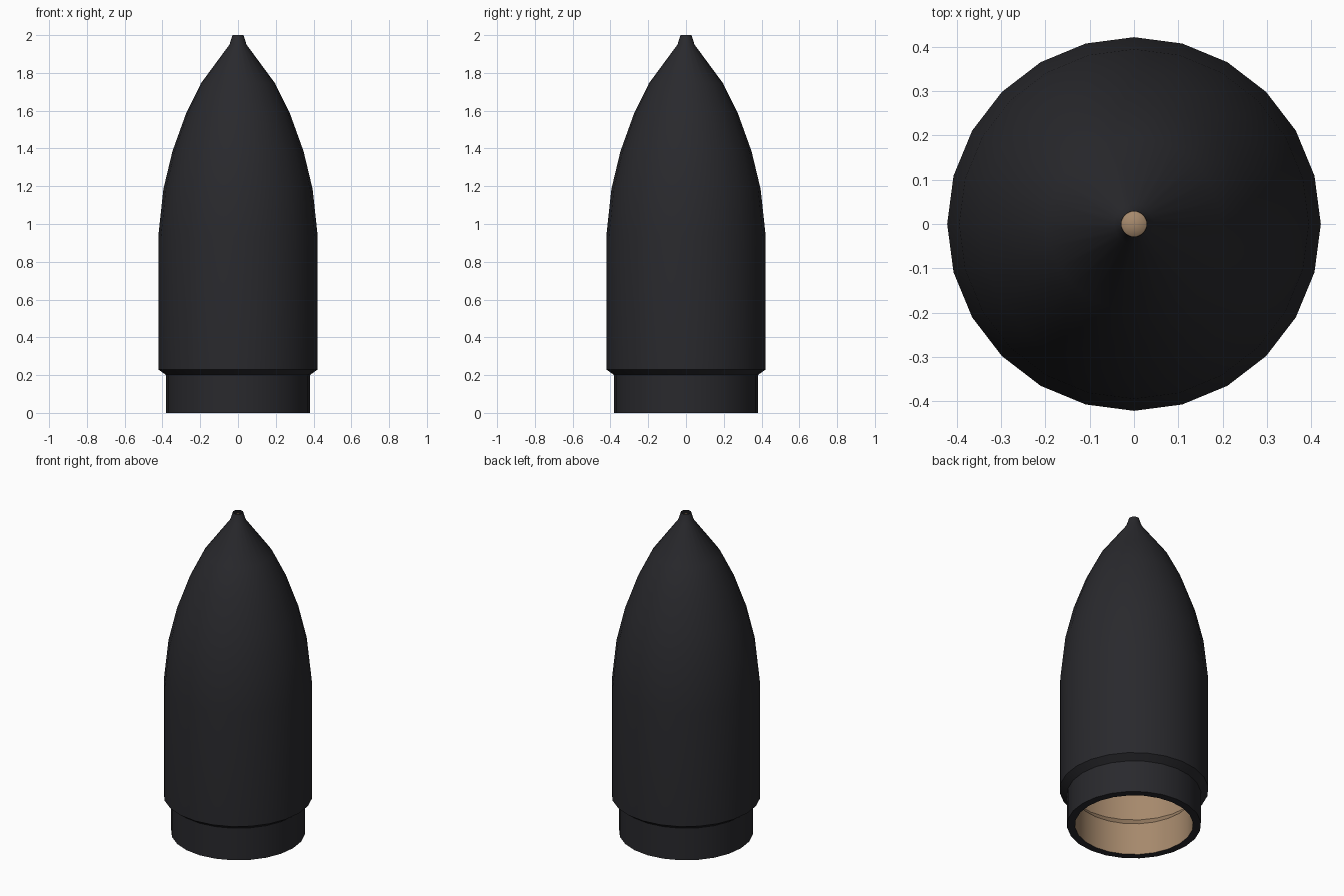
import bpy, math

if "Cube" in bpy.data.objects:
    bpy.data.objects.remove(bpy.data.objects["Cube"])

SIDES = 24


def material(name, rgb):
    m = bpy.data.materials.new(name)
    m.diffuse_color = (*rgb, 1)
    m.use_nodes = True
    m.node_tree.nodes["Principled BSDF"].inputs["Base Color"].default_value = m.diffuse_color
    return m


def lathe(name, profile, mat):
    """Revolve (radius, height) points about z; a zero radius closes to a point."""
    verts, faces, rings = [], [], []
    for r, z in profile:
        n = SIDES if r > 0 else 1
        rings.append([len(verts) + i for i in range(n)])
        for i in range(n):
            a = 2 * math.pi * i / SIDES
            verts.append((r * math.cos(a), r * math.sin(a), z))
    for lo, hi in zip(rings, rings[1:]):
        for i in range(SIDES):
            j = (i + 1) % SIDES
            quad = [lo[i % len(lo)], lo[j % len(lo)], hi[j % len(hi)], hi[i % len(hi)]]
            faces.append(list(dict.fromkeys(quad)))
    me = bpy.data.meshes.new(name)
    me.from_pydata(verts, [], faces)
    me.materials.append(mat)
    ob = bpy.data.objects.new(name, me)
    bpy.context.collection.objects.link(ob)
    bpy.ops.object.select_all(action='DESELECT')
    ob.select_set(True)
    bpy.context.view_layer.objects.active = ob
    bpy.ops.object.shade_smooth_by_angle(angle=math.radians(32))
    return ob


black = material("black_shell", (0.022, 0.022, 0.026))
tan = material("tan_lining", (0.38, 0.25, 0.15))

# Outer shell: bottom rim, coupling collar, chamfered step, curved nose, open tip
lathe("nose_shell", [
    (0.335, 0), (0.38, 0), (0.38, 0.2), (0.422, 0.23), (0.422, 0.935),
    (0.395, 1.185), (0.347, 1.385), (0.275, 1.585), (0.196, 1.745),
    (0.045, 1.95), (0.029, 2.0)], black)

# Inner lining, listed top to bottom so its faces point inward
lathe("inner_lining", [
    (0, 1.995), (0.0285, 1.975), (0.034, 1.945), (0.16, 1.725), (0.235, 1.565),
    (0.305, 1.37), (0.352, 1.175), (0.378, 0.93), (0.378, 0.25),
    (0.335, 0.2), (0.335, 0)], tan)
